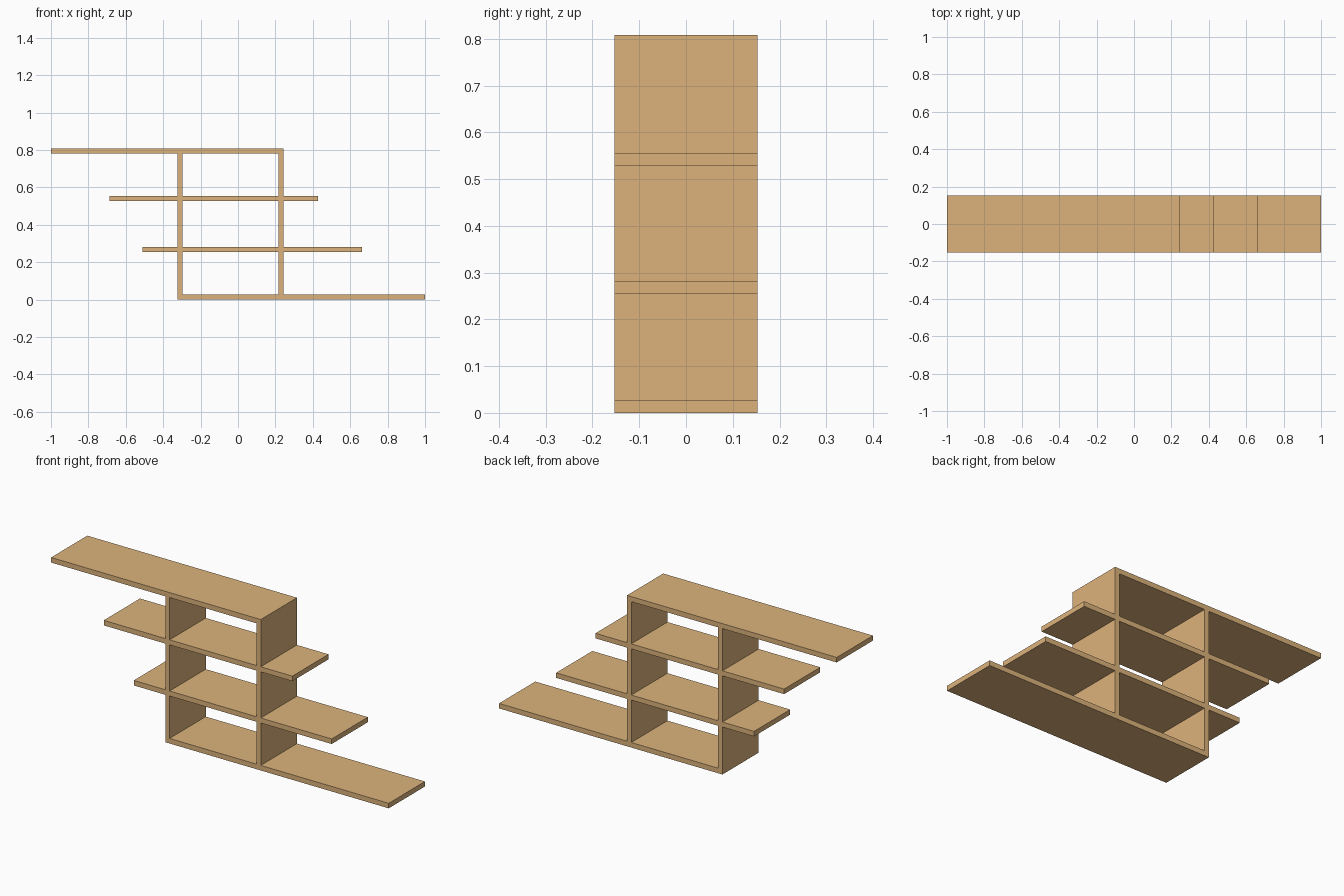
import bpy

if "Cube" in bpy.data.objects:
    bpy.data.objects.remove(bpy.data.objects["Cube"])

DEPTH = 0.306   # board depth along y
T = 0.027       # board thickness

wood = bpy.data.materials.new("light_wood")
wood.diffuse_color = (0.72, 0.45, 0.2, 1)
wood.use_nodes = True
wood.node_tree.nodes["Principled BSDF"].inputs["Base Color"].default_value = wood.diffuse_color


def board(name, x0, x1, z0, z1):
    bpy.ops.mesh.primitive_cube_add(size=1, location=((x0 + x1) / 2, 0, (z0 + z1) / 2))
    ob = bpy.context.object
    ob.name = name
    ob.scale = (x1 - x0, DEPTH, z1 - z0)
    bpy.ops.object.transform_apply(location=False, rotation=False, scale=True)
    ob.data.materials.append(wood)


# Staggered horizontal shelves: name, left end, right end, underside height
shelves = [
    ("bottom_shelf", -0.323, 1.0, 0.0),
    ("lower_middle_shelf", -0.51, 0.662, 0.254),
    ("upper_middle_shelf", -0.688, 0.429, 0.528),
    ("top_shelf", -1.0, 0.242, 0.781),
]
for name, x0, x1, z in shelves:
    board(name, x0, x1, z, z + T)

# Upright panels filling each gap between neighbouring shelves
levels = [s[3] for s in shelves]
for side, x0, x1 in (("left", -0.323, -0.298), ("right", 0.217, 0.242)):
    for tier, (low, high) in enumerate(zip(levels, levels[1:]), 1):
        board(f"{side}_upright_{tier}", x0, x1, low + T, high)
